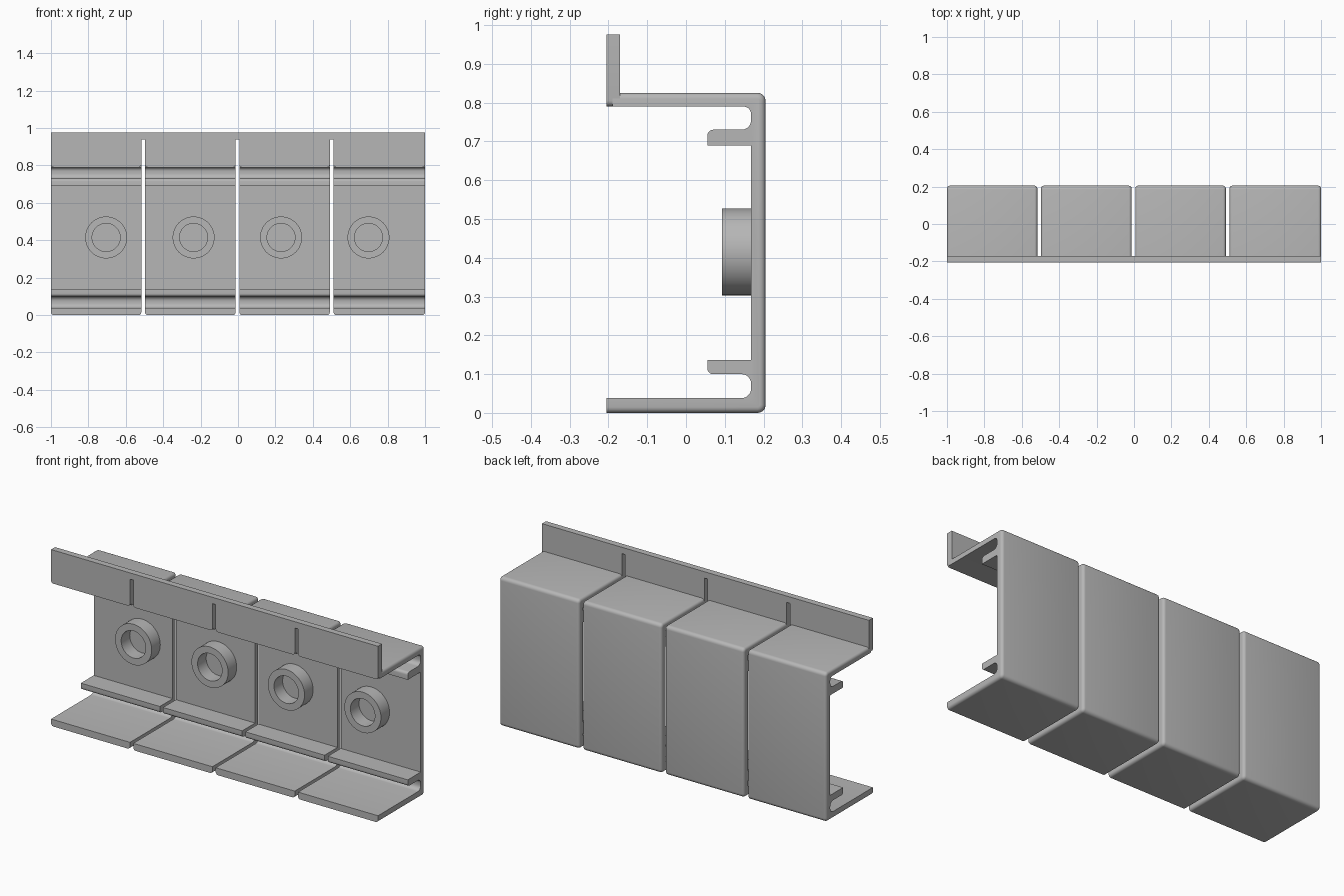
import bpy, bmesh, math
from mathutils import Vector, Matrix

cube = bpy.data.objects.get("Cube")
if cube:
    bpy.data.objects.remove(cube)

grey = bpy.data.materials.new("light grey")
grey.use_nodes = True
colour = (0.47, 0.47, 0.47, 1)
grey.diffuse_color = colour
grey.node_tree.nodes["Principled BSDF"].inputs["Base Color"].default_value = colour


def finish(name, bm):
    bmesh.ops.recalc_face_normals(bm, faces=bm.faces)
    mesh = bpy.data.meshes.new(name)
    bm.to_mesh(mesh)
    bm.free()
    mesh.materials.append(grey)
    ob = bpy.data.objects.new(name, mesh)
    bpy.context.collection.objects.link(ob)
    bpy.ops.object.select_all(action='DESELECT')
    ob.select_set(True)
    bpy.context.view_layer.objects.active = ob
    bpy.ops.object.shade_smooth_by_angle(angle=math.radians(35))


def rounded(corners, steps=5):
    """Outline from (u, v, radius) corners, right angles filleted."""
    out = []
    for i, (u, v, r) in enumerate(corners):
        p = Vector((u, v))
        if r == 0:
            out.append(p)
            continue
        a = (Vector(corners[i - 1][:2]) - p).normalized() * r
        b = (Vector(corners[(i + 1) % len(corners)][:2]) - p).normalized() * r
        for k in range(steps + 1):
            t = k / steps * math.pi / 2
            out.append(p + a * (1 - math.sin(t)) + b * (1 - math.cos(t)))
    return out


def prism(points, place, start, end):
    bm = bmesh.new()
    face = bm.faces.new([bm.verts.new(place(p, start)) for p in points])
    ext = bmesh.ops.extrude_face_region(bm, geom=[face], use_keep_orig=True)
    shift = place(points[0], end) - place(points[0], start)
    bmesh.ops.translate(bm, vec=shift,
                        verts=[g for g in ext["geom"] if isinstance(g, bmesh.types.BMVert)])
    return bm


# Channel cross-section in (y, z): outer shell, then the inner wall with two lips
outer = [(-0.205, 0, 0), (0.205, 0, 0.02), (0.205, 0.825, 0.02), (-0.19, 0.825, 0)]
inner = [(-0.19, 0.79, 0), (0.168, 0.79, 0.02), (0.168, 0.73, 0.025),
         (0.055, 0.73, 0.015), (0.055, 0.69, 0), (0.168, 0.69, 0),
         (0.168, 0.137, 0), (0.055, 0.137, 0), (0.055, 0.1, 0.015),
         (0.168, 0.1, 0.025), (0.168, 0.038, 0.025), (-0.205, 0.038, 0)]
section = rounded(outer + inner)


def on_shell(v):
    return v.co.z < 0.03 or v.co.y > 0.18 or v.co.z > 0.82


# Four channel segments with softened outer end edges
spans = [(-1, -0.517), (-0.497, -0.013), (0.007, 0.491), (0.511, 1)]
for i, (x0, x1) in enumerate(spans):
    bm = prism(section, lambda p, x: Vector((x, p.x, p.y)), x0, x1)
    edges = [e for e in bm.edges
             if abs(e.verts[0].co.x - e.verts[1].co.x) < 1e-5
             and all(on_shell(v) for v in e.verts)]
    bmesh.ops.bevel(bm, geom=edges, offset=0.015, segments=4, profile=0.5, affect='EDGES')
    finish(f"channel_segment_{i + 1}", bm)

# Continuous top flange, slotted between the segments
comb = [(1, 0.975, 0), (-1, 0.975, 0)]
for i, (x0, x1) in enumerate(spans):
    if i:
        comb.append((x0, 0.94, 0))
    comb += [(x0, 0.79, 0.015), (x1, 0.79, 0.015)]
    if i < 3:
        comb.append((x1, 0.94, 0))
finish("top_flange", prism(rounded(comb), lambda p, y: Vector((p.x, y, p.y)), -0.205, -0.17))

# Ring bosses on the inner wall
for i in range(4):
    x = -0.705 + i * 0.4675
    centre = Vector((x, 0, 0.415))
    bm = bmesh.new()
    corners = [(0.112, 0.172), (0.112, 0.093), (0.075, 0.093), (0.075, 0.172)]
    verts = [bm.verts.new((x + r, y, 0.415)) for r, y in corners]
    edges = [bm.edges.new(pair) for pair in zip(verts, verts[1:])]
    bmesh.ops.spin(bm, geom=verts + edges, cent=centre, axis=(0, 1, 0),
                   angle=math.tau, steps=48)
    bmesh.ops.remove_doubles(bm, verts=bm.verts, dist=1e-4)
    # Close the hidden base so the normals resolve outward
    rim = [e for e in bm.edges if e.is_boundary]
    bmesh.ops.bridge_loops(bm, edges=rim)
    finish(f"ring_boss_{i + 1}", bm)
